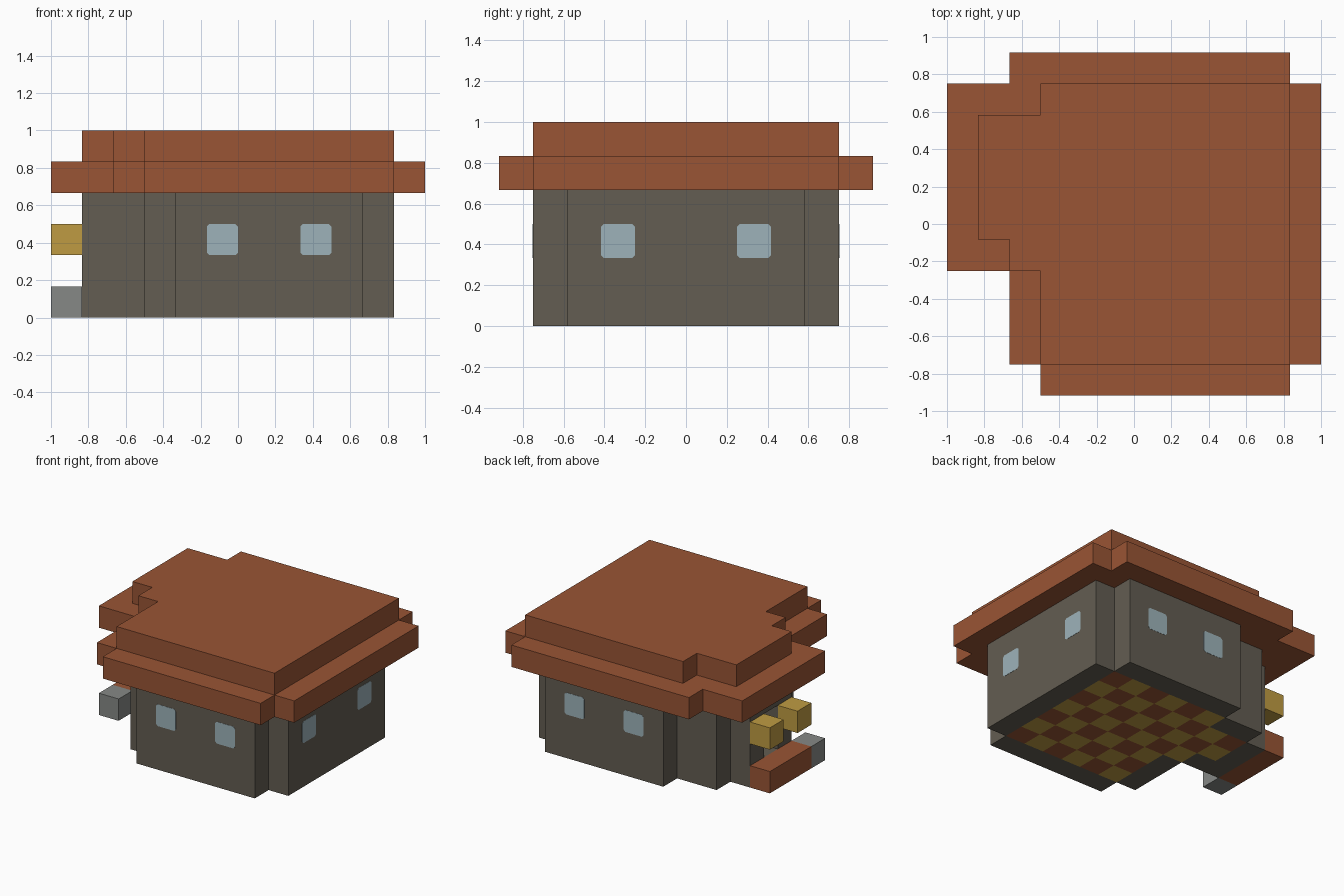
import bpy
import bmesh
from mathutils import Matrix, Vector

cube = bpy.data.objects.get("Cube")
if cube:
    bpy.data.objects.remove(cube, do_unlink=True)

U = 1 / 6                        # size of one block
ORIGIN = Vector((-1, -5.5 * U, 0))


def material(name, rgb):
    m = bpy.data.materials.new(name)
    m.use_nodes = True
    m.diffuse_color = (*rgb, 1)
    m.node_tree.nodes["Principled BSDF"].inputs["Base Color"].default_value = (*rgb, 1)
    return m


BRICK = material("brick_brown", (0.32, 0.09, 0.035))
STONE = material("dark_stone", (0.125, 0.11, 0.085))
GLASS = material("pale_glass", (0.34, 0.45, 0.49))
GOLD = material("golden_yellow", (0.52, 0.33, 0.055))
GREY = material("light_grey", (0.24, 0.25, 0.24))


def finish(name, bm, mats):
    bmesh.ops.recalc_face_normals(bm, faces=bm.faces)
    mesh = bpy.data.meshes.new(name)
    bm.to_mesh(mesh)
    bm.free()
    for m in mats:
        mesh.materials.append(m)
    ob = bpy.data.objects.new(name, mesh)
    bpy.context.collection.objects.link(ob)
    return ob


def rect(i0, i1, j0, j1):
    """Cells from i0 to i1 and j0 to j1, ends included."""
    return {(i, j) for i in range(i0, i1 + 1) for j in range(j0, j1 + 1)}


def blocks(name, cells, bottom, top, mats, rule=None):
    """Extrude a set of grid cells, leaving out the faces they share."""
    bm = bmesh.new()
    cache = {}

    def vert(i, j, k):
        if (i, j, k) not in cache:
            cache[i, j, k] = bm.verts.new(ORIGIN + Vector((i, j, k)) * U)
        return cache[i, j, k]

    for i, j in sorted(cells):
        ring = [(i, j), (i + 1, j), (i + 1, j + 1), (i, j + 1)]
        sides = [(i, j - 1), (i + 1, j), (i, j + 1), (i - 1, j)]
        quads = [[vert(*c, top) for c in ring],
                 [vert(*c, bottom) for c in reversed(ring)]]
        for n, neighbour in enumerate(sides):
            if neighbour not in cells:
                a, b = ring[n], ring[(n + 1) % 4]
                quads.append([vert(*a, bottom), vert(*b, bottom),
                              vert(*b, top), vert(*a, top)])
        for q in quads:
            bm.faces.new(q).material_index = rule(i, j) if rule else 0
    return finish(name, bm, mats)


# Checkered floor
floor = rect(4, 9, 2, 8) | rect(3, 3, 5, 7) | rect(2, 2, 6, 7)
blocks("checkered_floor", floor, 0, 1, [GOLD, BRICK], lambda i, j: (i + j) % 2)

# Stone walls around the floor, with a doorway on the -x side
door = {(1, 6)}
walls = (rect(4, 9, 1, 1) | rect(4, 9, 9, 9) | rect(10, 10, 2, 8)
         | rect(3, 3, 2, 4) | rect(1, 2, 5, 5) | {(1, 7)} | rect(2, 3, 8, 8))
blocks("walls", walls, 0, 4, [STONE])
blocks("door_sill", door, 0, 1, [STONE])
blocks("door_lintel", door, 3, 4, [STONE])

# Two-step roof
eaves = (rect(3, 10, 0, 0) | rect(2, 11, 1, 3) | rect(0, 11, 4, 9)
         | rect(2, 10, 10, 10))
blocks("roof_eaves", eaves, 4, 5, [BRICK])
cap = rect(3, 10, 1, 3) | rect(2, 10, 4, 4) | rect(1, 10, 5, 8) | rect(3, 10, 9, 9)
blocks("roof_cap", cap, 5, 6, [BRICK])

# Entrance step, side block and lamps
blocks("entrance_step", rect(0, 0, 5, 7), 0, 1, [BRICK])
blocks("side_block", {(0, 4)}, 0, 1, [GREY])
for n, j in (("front", 5), ("back", 7)):
    blocks(n + "_lamp", {(0, j)}, 2, 3, [GOLD])


# Window panes with clipped corners
def window(name, centre, axis):
    h, c, depth = U / 2, 0.014, 0.003
    outline = []
    for sx, sz in ((1, 1), (-1, 1), (-1, -1), (1, -1)):
        pair = [(sx * h, sz * (h - c)), (sx * (h - c), sz * h)]
        outline += pair if sx * sz > 0 else pair[::-1]
    bm = bmesh.new()
    face = bm.faces.new([bm.verts.new((x, 0, z)) for x, z in outline])
    ext = bmesh.ops.extrude_face_region(bm, geom=[face])
    bmesh.ops.translate(bm, vec=(0, depth, 0),
                        verts=[v for v in ext["geom"] if isinstance(v, bmesh.types.BMVert)])
    bmesh.ops.translate(bm, vec=(0, -depth / 2, 0), verts=bm.verts)
    if axis == "x":
        bm.transform(Matrix.Rotation(1.5707963, 4, "Z"))
    ob = finish(name, bm, [GLASS])
    ob.location = ORIGIN + Vector(centre) * U


for n, i in enumerate((5.5, 8.5), 1):
    window(f"front_window_{n}", (i, 1, 2.5), "y")
    window(f"back_window_{n}", (i, 10, 2.5), "y")
for n, j in enumerate((3.5, 7.5), 1):
    window(f"side_window_{n}", (11, j, 2.5), "x")
